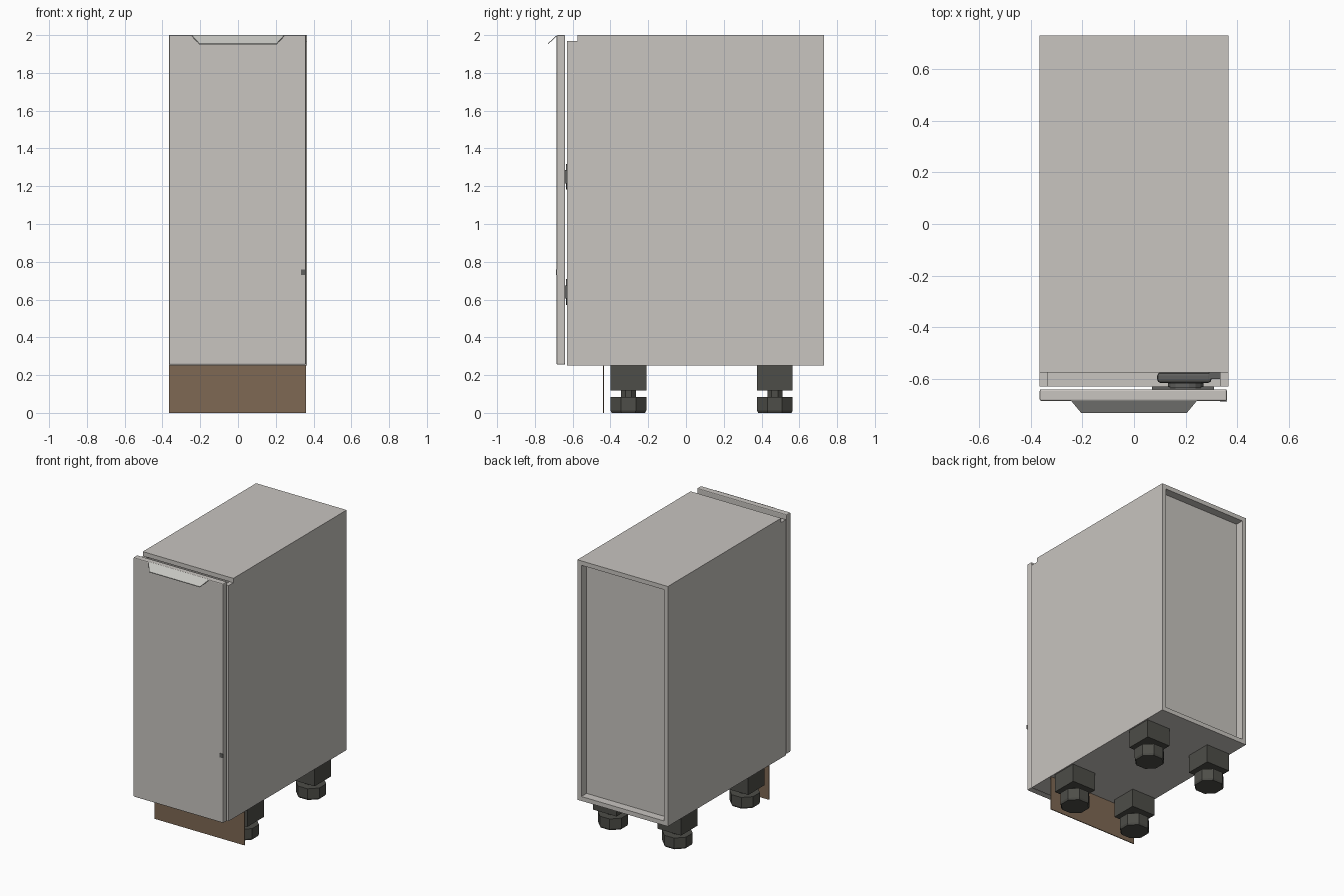
import bpy, bmesh, math
from mathutils import Matrix

if "Cube" in bpy.data.objects:
    bpy.data.objects.remove(bpy.data.objects["Cube"])


def material(name, r, g, b):
    m = bpy.data.materials.new(name)
    m.diffuse_color = (r, g, b, 1)
    m.use_nodes = True
    m.node_tree.nodes["Principled BSDF"].inputs["Base Color"].default_value = m.diffuse_color
    return m


PANEL = material("warm_grey_panel", 0.58, 0.555, 0.525)
HANDLE = material("handle_metal", 0.56, 0.56, 0.53)
DARK = material("dark_plastic", 0.075, 0.075, 0.065)
BROWN = material("brown_plinth", 0.21, 0.14, 0.088)
STEEL = material("hinge_steel", 0.12, 0.12, 0.115)


def finish(name, bm, mat):
    bmesh.ops.recalc_face_normals(bm, faces=bm.faces)
    me = bpy.data.meshes.new(name)
    bm.to_mesh(me)
    bm.free()
    me.materials.append(mat)
    ob = bpy.data.objects.new(name, me)
    bpy.context.collection.objects.link(ob)
    return ob


def box(name, x, y, z, mat, bevel=0):
    bm = bmesh.new()
    bmesh.ops.create_cube(bm, size=1)
    for v in bm.verts:
        v.co = [(a + b) / 2 + c * (b - a) for c, (a, b) in zip(v.co, (x, y, z))]
    ob = finish(name, bm, mat)
    if bevel:
        mod = ob.modifiers.new("edge", 'BEVEL')
        mod.width, mod.segments = bevel, 2
    return ob


def prism(name, centre, r, depth, sides, mat, axis='Z', r2=None):
    bm = bmesh.new()
    rot = Matrix.Rotation(math.pi / 2, 4, 'X') if axis == 'Y' else Matrix()
    bmesh.ops.create_cone(
        bm, cap_ends=True, segments=sides, radius1=r, radius2=r if r2 is None else r2,
        depth=depth,
        matrix=Matrix.Translation(centre) @ rot @ Matrix.Rotation(math.pi / sides, 4, 'Z'))
    return finish(name, bm, mat)


# Carcass: two sides, bottom, inset back, top set back from the front
W, T = 0.365, 0.032
FRONT, BACK = -0.63, 0.73
box("left_side", (-W, -W + T), (FRONT, BACK), (0.25, 1.968), PANEL)
box("right_side", (W - T, W), (FRONT, BACK), (0.25, 1.968), PANEL)
box("bottom_panel", (-W + T, W - T), (FRONT, BACK), (0.25, 0.282), PANEL)
box("back_panel", (-W + T, W - T), (0.65, 0.67), (0.282, 1.968), PANEL)
box("top_panel", (-W, W), (-0.575, BACK), (1.968, 2.0), PANEL)

# Door with softened edges
box("door", (-W, 0.36), (-0.685, -0.64), (0.255, 2.0), PANEL, 0.006)

# Slanted trapezoid handle lip hanging from the door's top edge
bm = bmesh.new()
top = [(-0.245, -0.683, 2.0), (0.245, -0.683, 2.0),
       (0.205, -0.731, 1.956), (-0.205, -0.731, 1.956)]
bm.faces.new([bm.verts.new(p) for p in top])
lip = bmesh.ops.extrude_face_region(bm, geom=bm.faces[:])
for v in [g for g in lip["geom"] if isinstance(g, bmesh.types.BMVert)]:
    v.co.z -= 0.005
finish("handle_lip", bm, HANDLE)

# Small dark tabs on the door front
box("door_tab", (0.333, 0.36), (-0.688, -0.684), (0.73, 0.76), STEEL)

# Plinth board
box("plinth", (-W, 0.36), (-0.44, -0.434), (0, 0.25), BROWN)

# Four adjustable feet: square socket, neck, octagonal foot
R8 = 0.095 / math.cos(math.pi / 8)
for sx, side in ((-1, "left"), (1, "right")):
    for y, end in ((-0.305, "front"), (0.47, "back")):
        x, n = 0.26 * sx, f"{end}_{side}"
        box(n + "_socket", (x - 0.095, x + 0.095), (y - 0.095, y + 0.095), (0.118, 0.25), DARK)
        prism(n + "_neck", (x, y, 0.1), 0.043, 0.05, 8, DARK)
        prism(n + "_foot", (x, y, 0.049), R8, 0.072, 8, DARK)
        prism(n + "_foot_base", (x, y, 0.0065), R8 * 0.93, 0.013, 8, DARK, r2=R8)

# Two concealed hinges between the door and the right side
for z, pos in ((0.64, "lower"), (1.25, "upper")):
    box(pos + "_hinge_plate", (0.07, 0.31), (-0.64, -0.63), (z - 0.035, z + 0.035), STEEL)
    prism(pos + "_hinge_cup", (0.2, -0.625, z), 0.07, 0.02, 16, STEEL, 'Y')
    box(pos + "_hinge_arm", (0.09, 0.30), (-0.615, -0.575), (z - 0.025, z + 0.025), STEEL, 0.012)
    box(pos + "_hinge_mount", (0.29, W - T), (-0.6, -0.45), (z - 0.025, z + 0.025), STEEL)
